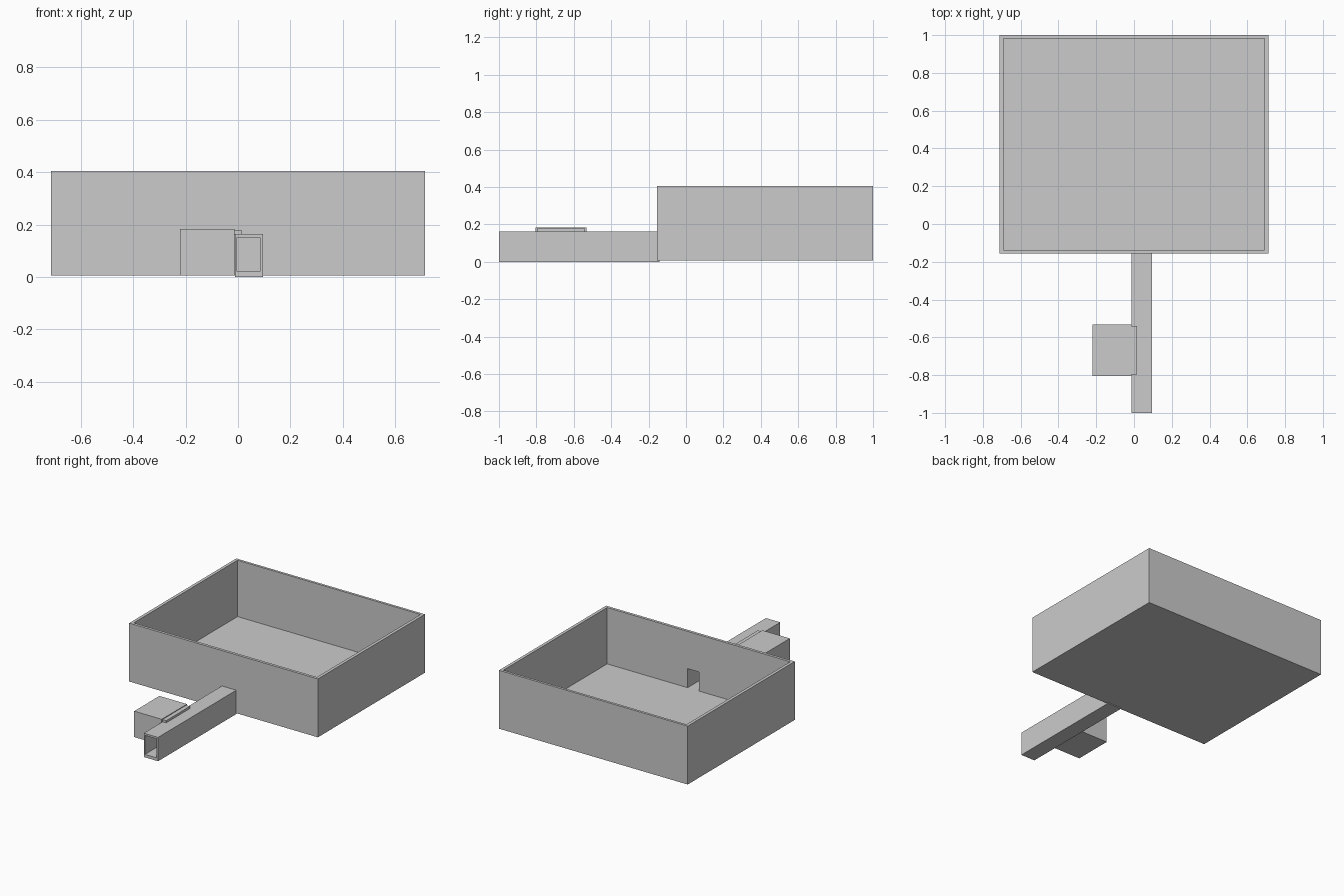
import bpy
from mathutils import Vector

if "Cube" in bpy.data.objects:
    bpy.data.objects.remove(bpy.data.objects["Cube"])


def block(name, lo, hi):
    """Axis-aligned box from its two extreme corners."""
    lo, hi = Vector(lo), Vector(hi)
    bpy.ops.mesh.primitive_cube_add(size=1, location=(lo + hi) / 2)
    ob = bpy.context.object
    ob.name = name
    ob.scale = hi - lo
    bpy.ops.object.transform_apply(location=False, rotation=False, scale=True)
    return ob


def cut(ob, cutter):
    """Subtract cutter and apply."""
    mod = ob.modifiers.new("cut", 'BOOLEAN')
    mod.operation = 'DIFFERENCE'
    mod.solver = 'EXACT'
    mod.object = cutter
    bpy.context.view_layer.objects.active = ob
    bpy.ops.object.modifier_apply(modifier=mod.name)


# Helper cutters: tray cavity and the passage shared by tube and tray wall
cavity = block("cavity_cutter", (-0.692, -0.137, 0.02), (0.692, 0.983, 0.6))
passage = block("passage_cutter", (-0.003, -1.1, 0.02), (0.084, -0.1, 0.15))

# Large open tray with a doorway in its front wall
tray = block("main_tray", (-0.713, -0.156, 0.006), (0.713, 1.0, 0.405))
cut(tray, cavity)
cut(tray, passage)

# Hollow entrance tube
tube = block("entrance_tube", (-0.012, -1.0, 0.0), (0.096, -0.143, 0.163))
cut(tube, passage)

# Side box and the lip that overlaps the tube roof
block("side_box", (-0.221, -0.805, 0.006), (-0.013, -0.533, 0.183))
block("side_box_lip", (-0.015, -0.797, 0.16), (0.015, -0.54, 0.178))

for helper in (cavity, passage):
    bpy.data.objects.remove(helper, do_unlink=True)
